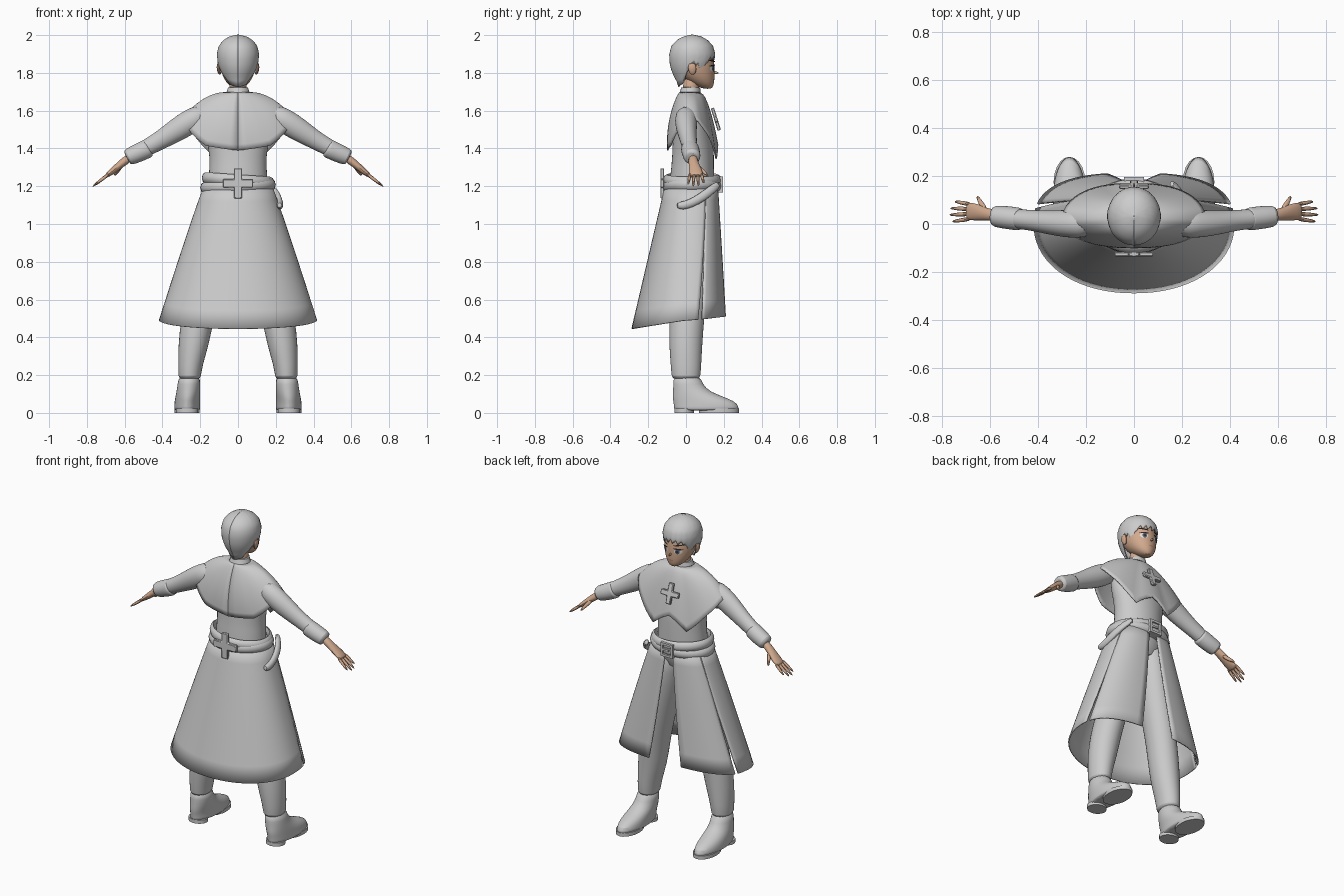
import bpy, math
from mathutils import Vector, Matrix

cube = bpy.data.objects.get("Cube")
if cube:
    bpy.data.objects.remove(cube)


def material(name, rgb):
    m = bpy.data.materials.new(name)
    m.use_nodes = True
    m.diffuse_color = (*rgb, 1)
    m.node_tree.nodes["Principled BSDF"].inputs["Base Color"].default_value = (*rgb, 1)
    return m


CLOTH = material("pale grey", (0.6, 0.6, 0.6))
SKIN = material("skin", (0.64, 0.4, 0.27))
WHITE = material("eye white", (0.75, 0.73, 0.7))
DARK = material("dark lash", (0.03, 0.02, 0.02))
IRIS = material("iris", (0.08, 0.1, 0.14))
LIP = material("lip", (0.45, 0.2, 0.14))


def make(name, verts, faces, mat, mirror=False, subsurf=0, thick=0, angle=40):
    me = bpy.data.meshes.new(name)
    me.from_pydata(verts, [], faces)
    ob = bpy.data.objects.new(name, me)
    bpy.context.collection.objects.link(ob)
    me.materials.append(mat)
    if mirror:
        ob.modifiers.new("mirror", 'MIRROR').use_clip = False
    if thick:
        so = ob.modifiers.new("solid", 'SOLIDIFY')
        so.thickness, so.offset = thick, 0
    if subsurf:
        ob.modifiers.new("smooth", 'SUBSURF').levels = subsurf
    bpy.ops.object.select_all(action='DESELECT')
    ob.select_set(True)
    bpy.context.view_layer.objects.active = ob
    bpy.ops.object.mode_set(mode='EDIT')
    bpy.ops.mesh.select_all(action='SELECT')
    bpy.ops.mesh.normals_make_consistent(inside=False)
    bpy.ops.object.mode_set(mode='OBJECT')
    bpy.ops.object.shade_smooth_by_angle(angle=math.radians(angle))
    return ob


def loft(name, rings, mat, **kw):
    """Skin a list of point rings and cap both ends."""
    n = len(rings[0])
    faces = [(r * n + i, r * n + (i + 1) % n, (r + 1) * n + (i + 1) % n, (r + 1) * n + i)
             for r in range(len(rings) - 1) for i in range(n)]
    faces += [tuple(range(n))[::-1], tuple(range((len(rings) - 1) * n, len(rings) * n))]
    return make(name, [p for r in rings for p in r], faces, mat, **kw)


def angles(n):
    return [math.tau * i / n for i in range(n)]


def stack(name, rows, mat, n=16, **kw):
    """Horizontal ellipses: rows of x, y, z, rx, ry."""
    return loft(name, [[(x + rx * math.cos(a), y + ry * math.sin(a), z) for a in angles(n)]
                       for x, y, z, rx, ry in rows], mat, **kw)


def tube(name, path, mat, ref=(0, 1, 0), n=10, **kw):
    """Ellipses along a path: points of x, y, z, width, thickness."""
    pts, rings = [Vector(p[:3]) for p in path], []
    for i, p in enumerate(path):
        t = (pts[min(i + 1, len(pts) - 1)] - pts[max(i - 1, 0)]).normalized()
        side = (Vector(ref) - t * t.dot(Vector(ref))).normalized()
        up = t.cross(side)
        rings.append([pts[i] + side * p[3] * math.cos(a) + up * p[4] * math.sin(a) for a in angles(n)])
    return loft(name, rings, mat, **kw)


def sheet(name, f, nu, nv, mat, **kw):
    """Open grid from f(u, v) with u and v in 0..1."""
    verts = [f(i / nu, j / nv) for j in range(nv + 1) for i in range(nu + 1)]
    w = nu + 1
    return make(name, verts, [(j * w + i, j * w + i + 1, (j + 1) * w + i + 1, (j + 1) * w + i)
                              for j in range(nv) for i in range(nu)], mat, **kw)


def interp(keys, t):
    """Linear lookup in rows sorted by their first value."""
    for a, b in zip(keys, keys[1:]):
        if t <= b[0]:
            k = max(0, (t - a[0]) / (b[0] - a[0]))
            return [p + (q - p) * k for p, q in zip(a[1:], b[1:])]
    return list(keys[-1][1:])


def plus(name, loc, half, w, depth, tilt):
    """Upright cross plate with a bevelled edge."""
    outline = [(w, w), (w, half), (-w, half), (-w, w), (-half, w), (-half, -w),
               (-w, -w), (-w, -half), (w, -half), (w, -w), (half, -w), (half, w)]
    m = Matrix.Translation(loc) @ Matrix.Rotation(tilt, 4, 'X')
    ob = loft(name, [[m @ Vector((x, d, z)) for x, z in outline] for d in (-depth, depth)], CLOTH, angle=30)
    ob.modifiers.new("bevel", 'BEVEL').width = 0.004


# Head, neck and ears
HEAD = [(1.715, .115, .02, .022), (1.735, .095, .05, .052), (1.77, .07, .077, .082), (1.82, .05, .094, .102),
        (1.87, .04, .1, .11), (1.93, .035, .085, .1), (1.975, .035, .04, .05)]
stack("head", [(0, y, z, rx, ry) for z, y, rx, ry in HEAD], SKIN, n=24, subsurf=1)
stack("neck", [(0, .02, 1.66, .05, .047), (0, .025, 1.72, .045, .043), (0, .035, 1.79, .048, .045)], SKIN, subsurf=1)
tube("ears", [(.094, .035, 1.79, .006, .01), (.1, .035, 1.805, .009, .02), (.106, .032, 1.83, .01, .026),
              (.103, .03, 1.855, .006, .014)], SKIN, ref=(1, 0, 0), mirror=True, subsurf=1)
loft("nose", [[(.014, .145, 1.785), (-.014, .145, 1.785), (0, .14, 1.835)],
              [(.004, .178, 1.797), (-.004, .178, 1.797), (0, .172, 1.805)]], SKIN, subsurf=1)


# Facial details as thin plates hugging the face
def plate(name, cx, cz, rx, rz, lift, mat, mirror=True, slant=0):
    def f(u, v):
        a = math.tau * u
        x = cx + rx * v * math.cos(a)
        z = cz + rz * v * math.sin(a) + slant * (x - cx)
        yc, hx, hy = interp(HEAD, z)
        return x, yc + hy * math.sqrt(max(0, 1 - (x / hx) ** 2)) + lift, z
    sheet(name, f, 20, 3, mat, mirror=mirror)


plate("eye_whites", .043, 1.823, .021, .016, .002, WHITE)
plate("irises", .041, 1.823, .012, .015, .004, IRIS)
plate("pupils", .041, 1.823, .005, .007, .006, DARK)
plate("upper_lashes", .044, 1.839, .026, .004, .005, DARK, slant=-.1)
plate("eyebrows", .046, 1.863, .028, .004, .005, DARK, slant=.15)
plate("mouth", 0, 1.764, .017, .0025, .002, LIP, mirror=False)

# Cropped hair with a jagged fringe and a tapered nape
HAIR = [(1.725, .005, .045, .042), (1.76, .012, .058, .06), (1.8, .026, .087, .097), (1.85, .031, .104, .115),
        (1.9, .033, .109, .119), (1.94, .033, .1, .108), (1.97, .033, .077, .082), (1.99, .033, .045, .048),
        (2, .033, .001, .001)]
HEM = [(-90, 1.725), (-30, 1.74), (-12, 1.79), (-4, 1.845), (18, 1.85), (24, 1.805), (36, 1.82),
       (46, 1.872), (90, 1.882)]


def hair(u, v):
    a = -90 + 360 * u
    fold = a if a <= 90 else 180 - a
    low = interp(HEM, fold)[0] + (.012 * (round(u * 64) % 3 - 1) if fold > -20 else 0)
    z = low + (2 - low) * math.sin(v * math.pi / 2)
    y, rx, ry = interp(HAIR, z)
    return rx * math.cos(math.radians(a)), y + ry * math.sin(math.radians(a)), z


sheet("hair", hair, 64, 14, CLOTH, thick=.006, angle=60)

# Tunic body and collar
stack("tunic", [(0, .03, 1.04, .13, .1), (0, .03, 1.2, .165, .125), (0, .035, 1.3, .15, .112),
                (0, .04, 1.42, .157, .112), (0, .025, 1.54, .2, .095), (0, .015, 1.63, .14, .07),
                (0, .02, 1.69, .06, .05)], CLOTH, n=20, subsurf=1)
stack("collar", [(0, .02, 1.67, .075, .066), (0, .022, 1.7, .06, .055), (0, .025, 1.722, .053, .05),
                 (0, .025, 1.724, .045, .042)], CLOTH, n=24)

# Shoulder cape: rounded at the back, two points at the front
CAPE_Z = [(-90, 1.39), (-60, 1.415), (-35, 1.49), (-8, 1.555), (15, 1.55), (45, 1.46), (72, 1.345), (90, 1.42)]


def cape(u, v):
    a = -90 + 360 * u
    fold = a if a <= 90 else 180 - a
    c, s = math.cos(math.radians(a)), math.sin(math.radians(a))
    hem = interp(CAPE_Z, fold)[0]
    k = v ** .8
    spread = math.copysign(abs(c) ** .8, c)
    x = spread * (.062 + .235 * k)
    y = .02 + (s * (.052 + .095 * v ** .7) if s > 0 else s * (.052 + .065 * math.sin(v * math.pi * .55)))
    drop = (v ** 1.25) * abs(s) + (v ** 1.6) * (1 - abs(s))
    return x, y, 1.695 + (hem - 1.695) * drop


sheet("shoulder_cape", cape, 60, 12, CLOTH, thick=.008, angle=50)
plus("chest_cross", (0, .158, 1.555), .062, .016, .009, .3)

# Sleeves, cuffs and hands
tube("sleeves", [(.17, .005, 1.59, .06, .06), (.25, 0, 1.545, .062, .068), (.32, .003, 1.5, .055, .064),
                 (.4, .012, 1.45, .046, .052), (.47, .02, 1.41, .042, .046), (.54, .025, 1.375, .042, .044)],
     CLOTH, n=14, mirror=True, subsurf=1)
tube("cuffs", [(.47, .02, 1.405, .043, .046), (.475, .02, 1.402, .05, .053), (.53, .027, 1.375, .049, .05),
               (.583, .033, 1.353, .047, .047), (.588, .033, 1.35, .034, .034)],
     CLOTH, n=14, mirror=True, subsurf=1)
tube("palms", [(.56, .035, 1.362, .027, .027), (.62, .04, 1.318, .026, .021), (.655, .05, 1.287, .038, .019),
               (.69, .053, 1.26, .039, .014), (.698, .053, 1.254, .03, .008)], SKIN, mirror=True, subsurf=1)
for i, reach in enumerate((.066, .077, .074, .058)):
    y, dy = .022 + .02 * i, .004 * (i - 1.5)
    tube("fingers_%d" % (i + 1), [(.68, y, 1.268, .01, .011), (.68 + reach * .6, y + dy, 1.268 - reach * .48, .01, .01),
                                  (.68 + reach * 1.2, y + 2 * dy, 1.268 - reach * .93, .005, .005)],
         SKIN, n=8, mirror=True, subsurf=1)
tube("thumbs", [(.615, .05, 1.315, .014, .014), (.637, .085, 1.283, .013, .012), (.655, .118, 1.255, .006, .006)],
     SKIN, ref=(0, 0, 1), n=8, mirror=True, subsurf=1)

# Trousers, boots and soles
stack("trousers", [(.075, .03, 1.19, .085, .11), (.09, .028, 1.03, .092, .115), (.13, .025, .85, .093, .105),
                   (.18, .018, .65, .088, .097), (.215, .004, .5, .089, .094), (.235, -.002, .36, .083, .09),
                   (.253, 0, .25, .065, .082), (.256, 0, .185, .061, .078), (.256, 0, .18, .05, .065)],
      CLOTH, mirror=True, subsurf=1)
stack("boots", [(.258, .005, .2, .058, .073), (.26, .01, .15, .06, .078), (.263, .03, .11, .064, .1),
                (.267, .075, .078, .067, .148), (.269, .105, .05, .069, .172), (.269, .108, .02, .07, .174),
                (.269, .108, .012, .067, .17)], CLOTH, n=20, mirror=True, subsurf=1)
for part, y, ry, w in (("heels", -.01, .052, .058), ("soles", .175, .105, .066)):
    stack(part, [(.269, y, 0, w, ry), (.269, y, .022, w, ry)], CLOTH, n=20, mirror=True)


# Split skirt: one wide back panel and two open front panels
def skirt_point(top_a, hem_a, v):
    a = math.radians(top_a + (hem_a - top_a) * v)
    c, s = math.cos(a), math.sin(a)
    rx = .172 + .243 * v ** .95
    ry = .135 + (.075 * v if s > 0 else .15 * v)
    squash = .75 if s > 0 else .95
    z = 1.215 - v * (1.215 - (.49 - .045 * max(0, -s) + .02 * max(0, s)))
    return (rx * math.copysign(abs(c) ** squash, c), .03 * (1 - v) + ry * math.copysign(abs(s) ** squash, s), z)


sheet("skirt_back", lambda u, v: skirt_point(-208 + 236 * u, -192 + 204 * u, v), 40, 8, CLOTH, thick=.008)
sheet("skirt_fronts", lambda u, v: skirt_point(25 + 61 * u, 17 + 63 * u, v), 12, 8, CLOTH, mirror=True, thick=.008)


# Double belt, buckle, back cross and curved sheath
def belt(name, z, tilt, rx, ry, h):
    section = [(0, -h), (.014, -h * .7), (.02, 0), (.014, h * .7), (0, h), (-.01, 0)]
    rings = [[((rx + d) * math.cos(a), .033 + (ry + d) * math.sin(a), z + e + tilt * math.cos(a))
              for a in angles(40)] for d, e in section + section[:1]]
    loft(name, rings, CLOTH, angle=50)


belt("upper_belt", 1.232, -.012, .172, .135, .03)
belt("lower_belt", 1.2, .008, .18, .137, .03)
plus("back_cross", (0, -.126, 1.215), .08, .022, .01, 0)
for part, x, z, w, h in (("buckle_left", .035, 1.21, .007, .042), ("buckle_right", -.035, 1.21, .007, .042),
                         ("buckle_top", 0, 1.245, .042, .007), ("buckle_bottom", 0, 1.175, .042, .007),
                         ("buckle_tongue", .01, 1.21, .025, .006)):
    loft(part, [[(x - w, y, z - h), (x + w, y, z - h), (x + w, y, z + h), (x - w, y, z + h)] for y in (.17, .196)],
         CLOTH)
tube("sheath", [(.15, .175, 1.215, .014, .02), (.185, .14, 1.185, .017, .024), (.212, .09, 1.145, .018, .026),
                (.222, .03, 1.11, .018, .024), (.222, -.02, 1.095, .02, .024), (.22, -.05, 1.1, .014, .016)],
     CLOTH, ref=(1, 0, 0), subsurf=1)
